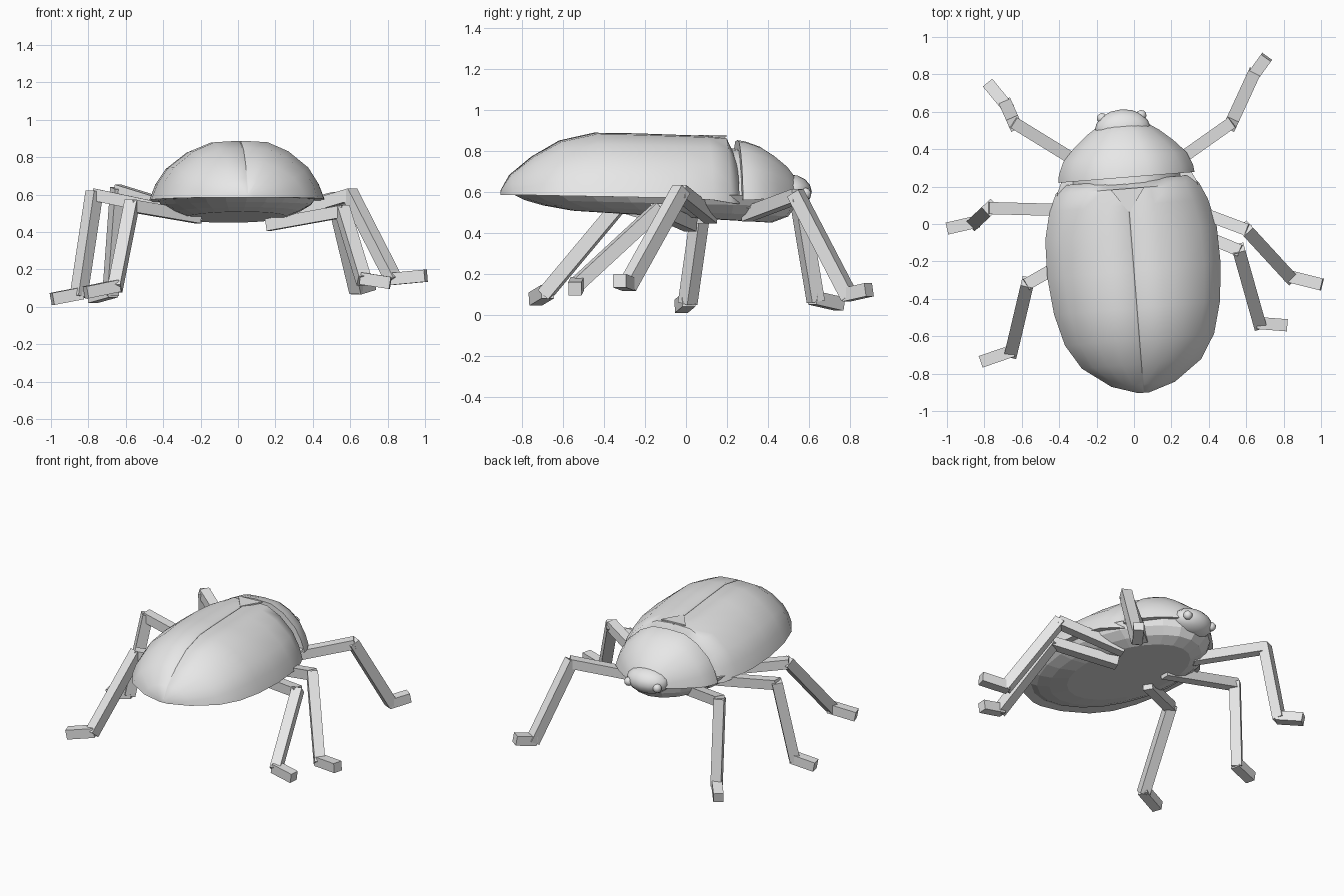
import bpy, bmesh, math
from mathutils import Matrix, Vector

if "Cube" in bpy.data.objects:
    bpy.data.objects.remove(bpy.data.objects["Cube"])

grey = bpy.data.materials.new("shell grey")
grey.diffuse_color = (0.8, 0.8, 0.8, 1)
grey.use_nodes = True
grey.node_tree.nodes["Principled BSDF"].inputs["Base Color"].default_value = grey.diffuse_color

# The body is turned slightly about the vertical axis
BODY = Matrix.Translation((-0.02, 0, 0)) @ Matrix.Rotation(math.radians(4.6), 4, 'Z')


def finish(name, bm, smooth=None, matrix=None):
    if matrix is not None:
        bm.transform(matrix)
    bmesh.ops.recalc_face_normals(bm, faces=bm.faces)
    mesh = bpy.data.meshes.new(name)
    bm.to_mesh(mesh)
    bm.free()
    mesh.materials.append(grey)
    ob = bpy.data.objects.new(name, mesh)
    bpy.context.collection.objects.link(ob)
    if smooth:
        bpy.ops.object.select_all(action='DESELECT')
        ob.select_set(True)
        bpy.context.view_layer.objects.active = ob
        bpy.ops.object.shade_smooth_by_angle(angle=math.radians(smooth))
    return ob


def loft(name, loops, smooth):
    """Skin closed loops of equal length and cap both ends."""
    bm = bmesh.new()
    rings = [[bm.verts.new(p) for p in loop] for loop in loops]
    n = len(rings[0])
    for a, b in zip(rings, rings[1:]):
        for i in range(n):
            j = (i + 1) % n
            bm.faces.new((a[i], a[j], b[j], b[i]))
    bm.faces.new(rings[0])
    bm.faces.new(rings[-1])
    return finish(name, bm, smooth, BODY)


def arch(half, rows):
    """Arched cross-sections; rows are y, half width, top z, rim z."""
    section = [(-x, h) for x, h in reversed(half) if x > 0] + half
    return [[(x * w, y, rim + h * (top - rim)) for x, h in section]
            for y, w, top, rim in rows]


HALF = [(0.02, 1), (0.32, 0.975), (0.57, 0.82), (0.81, 0.54), (0.93, 0.27), (1, 0)]

# Wing cases, with a narrow groove along the middle
loft("wing_cases", arch([(0, 0.975)] + HALF, [
    (-0.905, 0.03, 0.61, 0.585), (-0.86, 0.17, 0.685, 0.585),
    (-0.75, 0.32, 0.775, 0.583), (-0.62, 0.40, 0.85, 0.58),
    (-0.45, 0.445, 0.888, 0.577), (-0.25, 0.465, 0.885, 0.573),
    (-0.05, 0.46, 0.878, 0.57), (0.10, 0.425, 0.873, 0.56),
    (0.19, 0.385, 0.866, 0.545), (0.235, 0.34, 0.77, 0.54)]), 45)

# Neck joining wing cases and thorax
loft("neck", arch(HALF, [(0.17, 0.31, 0.82, 0.52), (0.30, 0.30, 0.80, 0.52)]), 45)

# Thorax shield
loft("thorax_shield", arch([(0, 1)] + HALF[1:], [
    (0.25, 0.365, 0.852, 0.56), (0.29, 0.36, 0.845, 0.56),
    (0.36, 0.33, 0.82, 0.565), (0.43, 0.265, 0.775, 0.57),
    (0.49, 0.195, 0.725, 0.575), (0.54, 0.12, 0.66, 0.58),
    (0.56, 0.06, 0.62, 0.585)]), 45)

# Small triangular plate at the front of the seam
bm = bmesh.new()
for z in (0.868, 0.877):
    bm.faces.new([bm.verts.new(p) for p in ((-0.09, 0.19, z), (0, 0.06, z), (0.09, 0.19, z))])
lo, hi = list(bm.verts)[:3], list(bm.verts)[3:]
for i in range(3):
    j = (i + 1) % 3
    bm.faces.new((lo[i], lo[j], hi[j], hi[i]))
finish("shoulder_plate", bm, None, BODY)


# Belly: faceted rings stepping in to a flat, slightly tilted base
def belly_ring(scale_x, y0, y1, drop):
    ring = []
    for i in range(24):
        a = math.tau * i / 24
        y = (y0 + y1) / 2 + (y1 - y0) / 2 * math.sin(a)
        low = 0.475 - 0.06 * y
        ring.append((scale_x * math.cos(a), y, 0.585 + (low - 0.585) * drop))
    return ring


loft("belly", [belly_ring(0.43, -0.84, 0.55, 0), belly_ring(0.40, -0.79, 0.535, 0.4),
               belly_ring(0.34, -0.70, 0.50, 0.75), belly_ring(0.27, -0.56, 0.42, 1)], None)


# Head and eyes
def ball(name, centre, radii, seg):
    bm = bmesh.new()
    bmesh.ops.create_uvsphere(bm, u_segments=seg, v_segments=seg // 2, radius=1)
    m = Matrix.Translation(centre) @ Matrix.Diagonal((*radii, 1))
    finish(name, bm, 60, BODY @ m)


ball("head", (0, 0.505, 0.60), (0.15, 0.11, 0.085), 16)
for side, label in ((-1, "left"), (1, "right")):
    ball(label + "_eye", (side * 0.105, 0.575, 0.59), (0.03, 0.03, 0.03), 10)


# Legs: three square bars each, from hip to knee to ankle to toe
def bar(name, a, b, width, extend):
    a, b = Vector(a), Vector(b)
    d = b - a
    bm = bmesh.new()
    bmesh.ops.create_cube(bm, size=1)
    m = (Matrix.Translation((a + b) / 2) @ d.to_track_quat('Y', 'Z').to_matrix().to_4x4()
         @ Matrix.Diagonal((width, d.length + extend, width, 1)))
    finish(name, bm, None, m)


LEGS = {
    "right_front": ((0.18, 0.30, 0.49), (0.52, 0.54, 0.58), (0.635, 0.79, 0.10), (0.70, 0.88, 0.12)),
    "right_middle": ((0.20, 0.12, 0.48), (0.60, -0.03, 0.60), (0.83, -0.28, 0.15), (0.99, -0.32, 0.165)),
    "right_hind": ((0.17, 0.02, 0.44), (0.56, -0.14, 0.51), (0.67, -0.53, 0.15), (0.80, -0.54, 0.13)),
    "left_front": ((-0.25, 0.30, 0.50), (-0.64, 0.54, 0.62), (-0.68, 0.63, 0.08), (-0.77, 0.74, 0.055)),
    "left_middle": ((-0.20, 0.07, 0.48), (-0.77, 0.085, 0.60), (-0.85, 0.01, 0.07), (-0.98, -0.02, 0.045)),
    "left_hind": ((-0.22, -0.12, 0.48), (-0.57, -0.32, 0.54), (-0.655, -0.68, 0.11), (-0.80, -0.73, 0.08)),
}
for label, (hip, knee, ankle, toe) in LEGS.items():
    bar(label + "_thigh", hip, knee, 0.065, 0.02)
    bar(label + "_shin", knee, ankle, 0.068, 0.03)
    bar(label + "_foot", ankle, toe, 0.065, 0.03)
